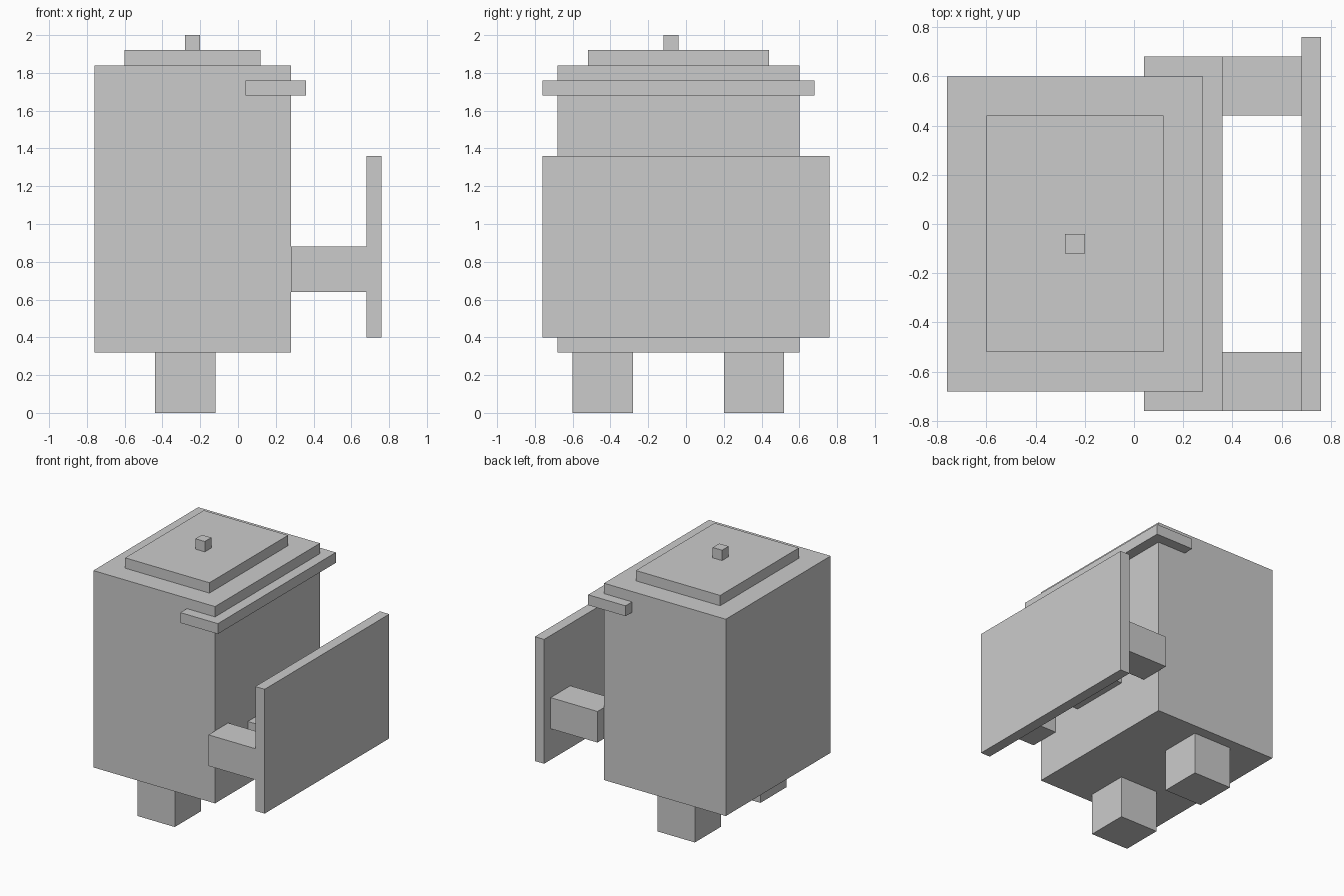
import bpy

if "Cube" in bpy.data.objects:
    bpy.data.objects.remove(bpy.data.objects["Cube"])


def box(name, x, y, z):
    """Axis-aligned block from (min, max) ranges."""
    lo, hi = zip(x, y, z)
    centre = [(a + b) / 2 for a, b in zip(lo, hi)]
    bpy.ops.mesh.primitive_cube_add(size=1, location=centre)
    ob = bpy.context.object
    ob.name = name
    ob.scale = [b - a for a, b in zip(lo, hi)]
    bpy.ops.object.transform_apply(location=False, rotation=False, scale=True)
    return ob


MID_Y = -0.04  # symmetry plane of the body


def pair(name, x, y, z):
    """Block plus its mirror image across the body's centre plane."""
    box(name + "_near", x, y, z)
    box(name + "_far", x, (2 * MID_Y - y[1], 2 * MID_Y - y[0]), z)


# Body with stepped lid and knob
box("body", (-0.76, 0.28), (-0.68, 0.60), (0.32, 1.84))
box("lid", (-0.60, 0.12), (-0.52, 0.44), (1.84, 1.92))
box("lid_knob", (-0.28, -0.20), (-0.12, -0.04), (1.92, 2.00))

# Brow band wrapping the upper face, and small ledge low on the face
box("brow_band", (0.04, 0.36), (-0.76, 0.68), (1.68, 1.76))
box("face_ledge", (0.28, 0.36), (-0.28, 0.20), (0.72, 0.80))

# Legs and arms
pair("leg", (-0.44, -0.12), (-0.60, -0.28), (0.00, 0.32))
pair("arm", (0.28, 0.68), (-0.76, -0.52), (0.64, 0.88))

# Flat panel held by the arms
box("held_panel", (0.68, 0.76), (-0.76, 0.76), (0.40, 1.36))
